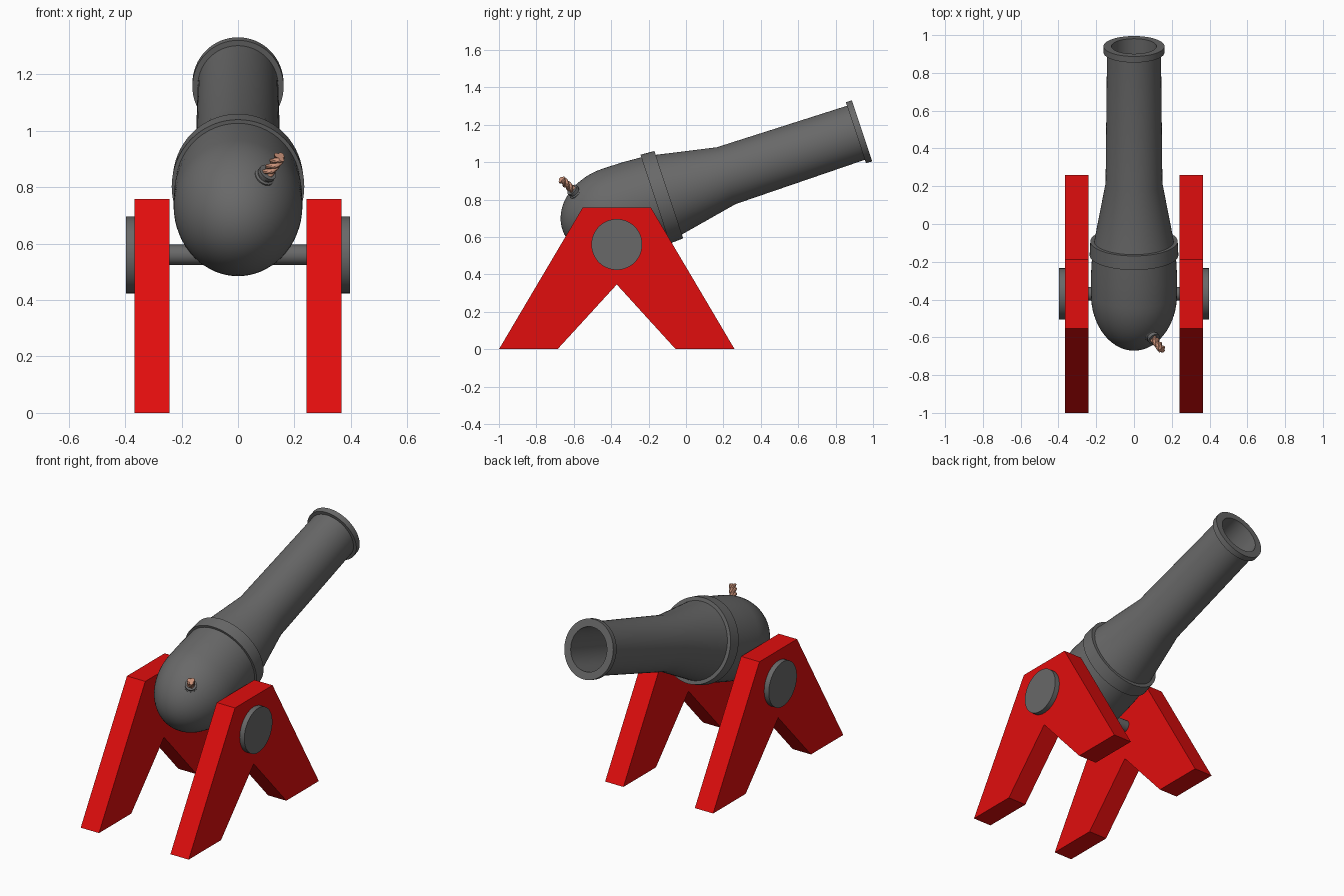
import bpy, bmesh, math
from mathutils import Vector, Matrix

if "Cube" in bpy.data.objects:
    bpy.data.objects.remove(bpy.data.objects["Cube"])


def material(name, rgb):
    m = bpy.data.materials.new(name)
    m.diffuse_color = (*rgb, 1)
    m.use_nodes = True
    m.node_tree.nodes["Principled BSDF"].inputs["Base Color"].default_value = m.diffuse_color
    return m


IRON = material("iron grey", (0.14, 0.14, 0.14))
RED = material("red paint", (0.75, 0.004, 0.004))
ROPE = material("tan rope", (0.62, 0.30, 0.20))


def finish(name, bm, mat, smooth=True):
    bmesh.ops.remove_doubles(bm, verts=bm.verts, dist=1e-5)
    bmesh.ops.recalc_face_normals(bm, faces=bm.faces)
    me = bpy.data.meshes.new(name)
    bm.to_mesh(me)
    bm.free()
    me.materials.append(mat)
    ob = bpy.data.objects.new(name, me)
    bpy.context.collection.objects.link(ob)
    if smooth:
        bpy.ops.object.select_all(action='DESELECT')
        ob.select_set(True)
        bpy.context.view_layer.objects.active = ob
        bpy.ops.object.shade_smooth_by_angle(angle=math.radians(30))
    return ob


def lathe(name, profile, origin, axis, mat, sides=48, squash=1.0):
    """Revolve (distance along axis, radius) points about an axis."""
    bm = bmesh.new()
    vs = [bm.verts.new((r, 0, t)) for t, r in profile]
    es = [bm.edges.new(p) for p in zip(vs, vs[1:])]
    bmesh.ops.spin(bm, geom=vs + es, cent=(0, 0, 0), axis=(0, 0, 1),
                   angle=2 * math.pi, steps=sides)
    rot = Vector(axis).to_track_quat('Z', 'Y').to_matrix().to_4x4()
    bm.transform(Matrix.Translation(origin) @ rot)
    bm.transform(Matrix.Diagonal((squash, 1, 1, 1)))
    return finish(name, bm, mat)


# barrel: bore, muzzle band, tube, flare, breech band and rounded breech
bore_depth = 0.70
profile = [(-bore_depth, 0), (-bore_depth, 0.127), (0, 0.127),
           (0, 0.172), (-0.034, 0.172), (-0.034, 0.152),
           (-0.765, 0.160), (-1.088, 0.224),
           (-1.088, 0.246), (-1.165, 0.250), (-1.165, 0.236), (-1.27, 0.242)]
for i in range(17):
    a = math.pi / 2 * i / 16
    profile.append((-1.38 - 0.307 * math.sin(a), 0.243 * math.cos(a) if i < 16 else 0))
tilt = math.radians(18.3)
lathe("barrel", profile, (0, 0.941, 1.168),
      (0, math.cos(tilt), math.sin(tilt)), IRON, 64, 0.94)

# fuse socket
fuse_base = Vector((0.10, -0.60, 0.845))
fuse_dir = Vector((0.47, -0.64, 0.61)).normalized()
lathe("fuse_socket", [(-0.05, 0), (-0.05, 0.037), (-0.012, 0.037), (-0.008, 0.029),
                      (0.0, 0.029), (0.0, 0.033), (0.014, 0.033), (0.014, 0)],
      fuse_base, fuse_dir, IRON, 24)

# twisted fuse: three strands wound round one line
bm = bmesh.new()
rot = fuse_dir.to_track_quat('Z', 'Y').to_matrix().to_4x4()
place = Matrix.Translation(fuse_base) @ rot
for k in range(3):
    rings = []
    for i in range(25):
        a = 2 * math.pi * (k / 3 + 1.1 * i / 24)
        c = Vector((0.011 * math.cos(a), 0.011 * math.sin(a), 0.105 * i / 24))
        rings.append([bm.verts.new(place @ (c + Vector((0.0115 * math.cos(b), 0.0115 * math.sin(b), 0))))
                      for b in (2 * math.pi * j / 10 for j in range(10))])
    for lo, hi in zip(rings, rings[1:]):
        for j in range(10):
            bm.faces.new((lo[j], lo[j - 1], hi[j - 1], hi[j]))
    bm.faces.new(rings[0])
    bm.faces.new(rings[-1])
finish("fuse", bm, ROPE)

# axle between the stands
hub = (-0.37, 0.56)
lathe("axle", [(-0.30, 0), (-0.30, 0.036), (0.30, 0.036), (0.30, 0)],
      (0, *hub), (1, 0, 0), IRON, 32)

# two forked stands with round caps on the outside
stand = [(-1, 0), (-0.687, 0), (-0.37, 0.346), (-0.055, 0), (0.26, 0),
         (-0.188, 0.758), (-0.552, 0.758)]
for side, label in ((-1, "left"), (1, "right")):
    bm = bmesh.new()
    f = bm.faces.new([bm.verts.new((side * 0.242, y, z)) for y, z in stand])
    ext = bmesh.ops.extrude_face_region(bm, geom=[f], use_keep_orig=True)
    moved = [v for v in ext["geom"] if isinstance(v, bmesh.types.BMVert)]
    bmesh.ops.translate(bm, verts=moved, vec=(side * 0.124, 0, 0))
    finish(label + "_stand", bm, RED, smooth=False)
    lathe(label + "_axle_cap", [(0.35, 0), (0.35, 0.136), (0.397, 0.136), (0.397, 0)],
          (0, *hub), (side, 0, 0), IRON, 48)
